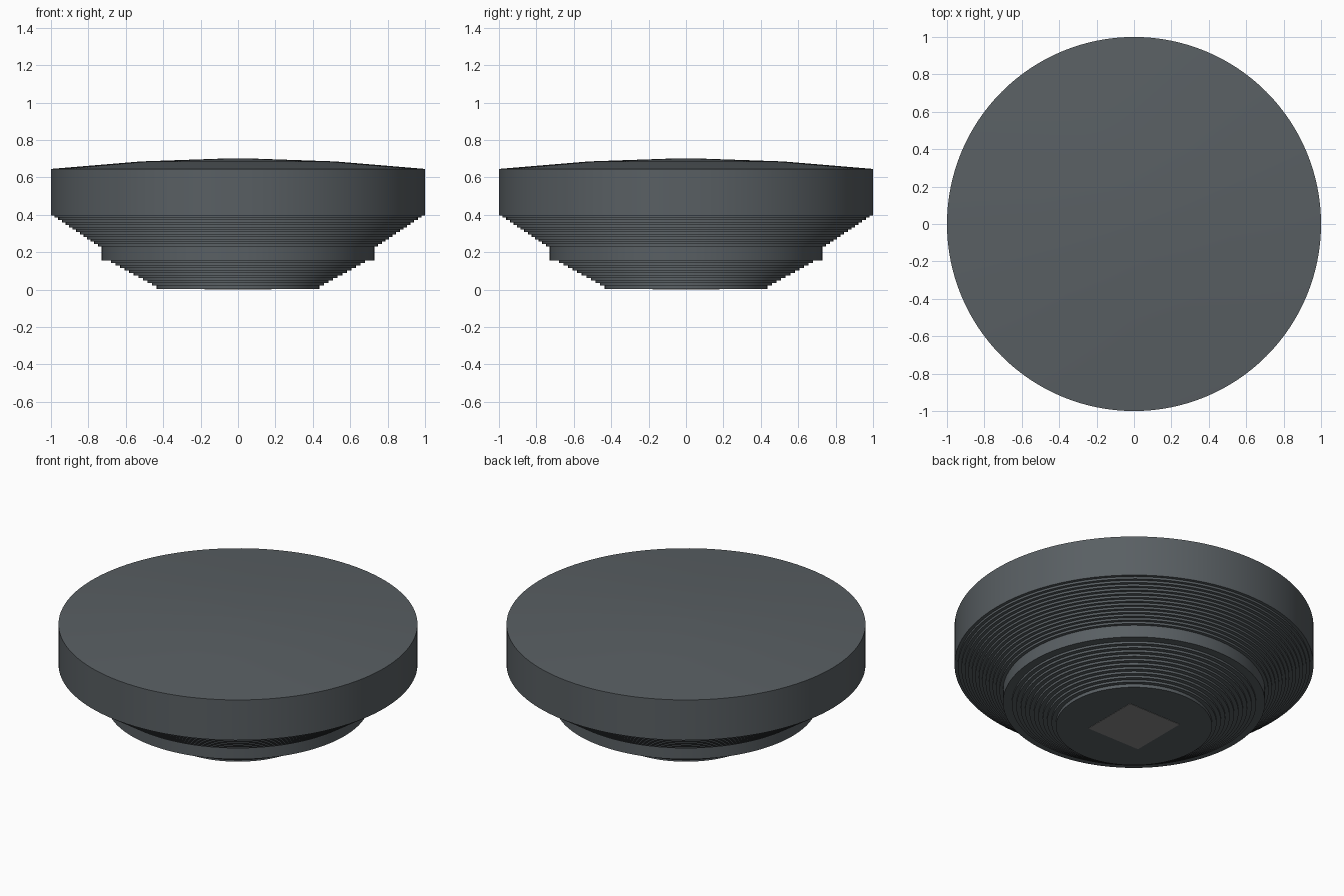
import bpy, bmesh, math

if "Cube" in bpy.data.objects:
    bpy.data.objects.remove(bpy.data.objects["Cube"])

SEGMENTS = 128


def material(name, rgb):
    mat = bpy.data.materials.new(name)
    mat.diffuse_color = (*rgb, 1)
    mat.use_nodes = True
    mat.node_tree.nodes["Principled BSDF"].inputs["Base Color"].default_value = mat.diffuse_color
    return mat


def finish(name, bm, mat):
    bmesh.ops.recalc_face_normals(bm, faces=bm.faces)
    mesh = bpy.data.meshes.new(name)
    bm.to_mesh(mesh)
    bm.free()
    mesh.materials.append(mat)
    obj = bpy.data.objects.new(name, mesh)
    bpy.context.collection.objects.link(obj)
    bpy.ops.object.select_all(action='DESELECT')
    obj.select_set(True)
    bpy.context.view_layer.objects.active = obj
    bpy.ops.object.shade_smooth_by_angle(angle=math.radians(20))
    return obj


def lathe(name, profile, mat):
    # Revolve (radius, z) points around the z axis
    bm = bmesh.new()
    verts = [bm.verts.new((r, 0, z)) for r, z in profile]
    edges = [bm.edges.new(pair) for pair in zip(verts, verts[1:])]
    bmesh.ops.spin(bm, geom=verts + edges, cent=(0, 0, 0), axis=(0, 0, 1),
                   angle=math.tau, steps=SEGMENTS)
    bmesh.ops.remove_doubles(bm, verts=bm.verts, dist=1e-5)
    # Outward normals: every surface faces away from the body centre
    return finish(name, bm, mat)


def steps(r0, z0, r1, z1, count):
    # Fine staircase between two radii: out, then up
    pts = []
    for i in range(count):
        r = r0 + (r1 - r0) * (i + 1) / count
        pts += [(r, z0 + (z1 - z0) * i / count),
                (r, z0 + (z1 - z0) * (i + 1) / count)]
    return pts


dark = material("dark_plastic", (0.10, 0.115, 0.125))
grey = material("grey_plate", (0.25, 0.25, 0.25))

# Housing: foot, lower stepped cone, collar, upper stepped cone, rim, domed top
profile = [(0, 0.002), (0.435, 0.002), (0.435, 0.022)]
profile += steps(0.435, 0.022, 0.68, 0.155, 10)
profile += [(0.73, 0.155), (0.73, 0.23)]
profile += steps(0.73, 0.23, 1.0, 0.41, 14)
profile += [(1.0, 0.645), (0.52, 0.685), (0.09, 0.7), (0, 0.7)]
lathe("stepped_housing", profile, dark)

# Square plate under the foot
bm = bmesh.new()
bmesh.ops.create_cube(bm, size=1)
bmesh.ops.scale(bm, vec=(0.36, 0.36, 0.006), verts=bm.verts)
bmesh.ops.translate(bm, vec=(0, 0, 0.003), verts=bm.verts)
finish("square_base_plate", bm, grey)
